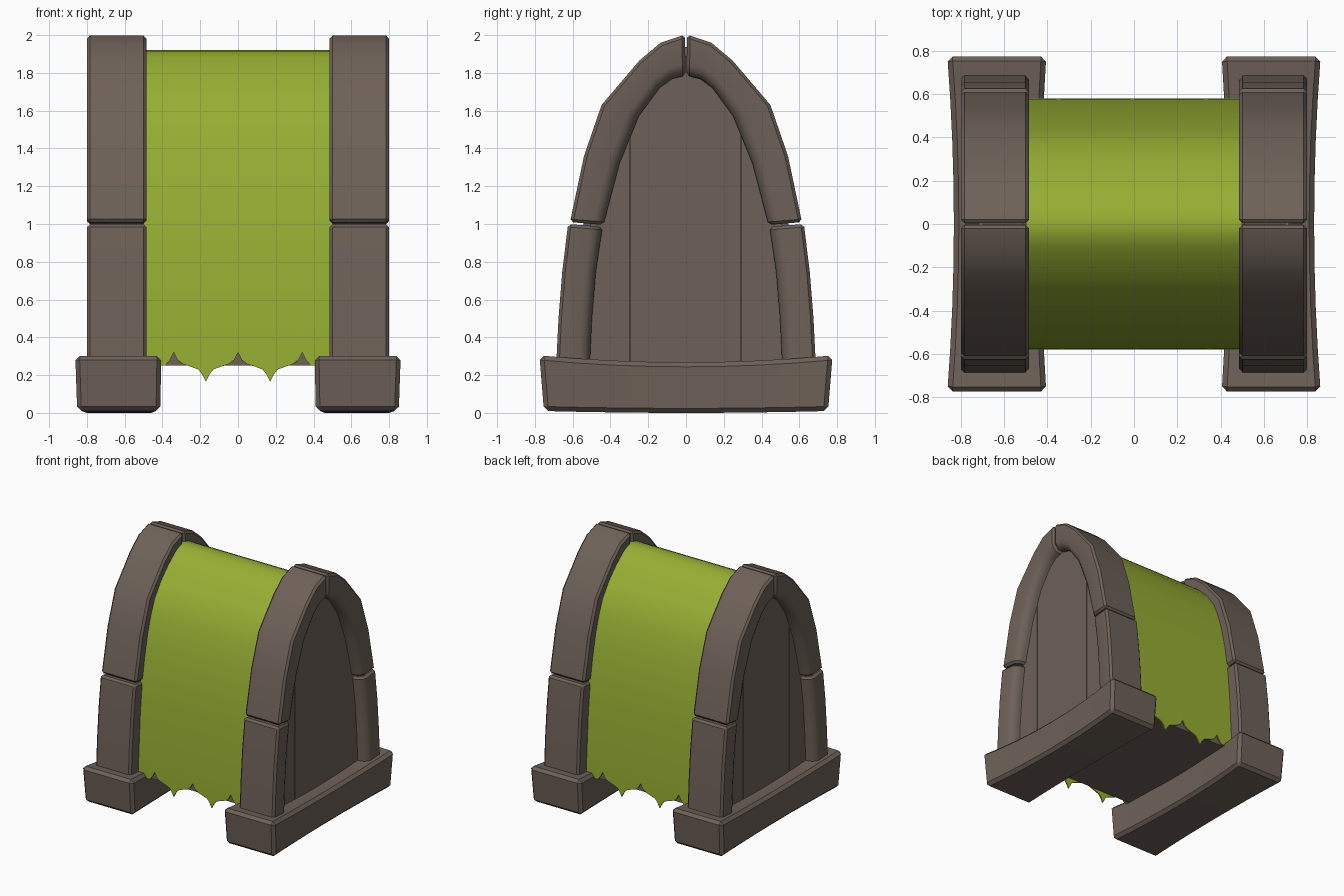
import bpy, bmesh, math

if "Cube" in bpy.data.objects:
    bpy.data.objects.remove(bpy.data.objects["Cube"])


def material(name, rgb):
    m = bpy.data.materials.new(name)
    m.diffuse_color = (*rgb, 1)
    m.use_nodes = True
    m.node_tree.nodes["Principled BSDF"].inputs["Base Color"].default_value = m.diffuse_color
    return m


STONE = material("brown_stone", (0.156, 0.120, 0.098))
CLOTH = material("green_cloth", (0.305, 0.425, 0.033))


def make(name, verts, faces, mat, bevel=0, smooth=25, thick=0):
    bm = bmesh.new()
    vs = [bm.verts.new(v) for v in verts]
    for f in faces:
        bm.faces.new([vs[i] for i in f])
    bmesh.ops.recalc_face_normals(bm, faces=bm.faces)
    me = bpy.data.meshes.new(name)
    bm.to_mesh(me)
    bm.free()
    me.materials.append(mat)
    ob = bpy.data.objects.new(name, me)
    bpy.context.collection.objects.link(ob)
    bpy.ops.object.select_all(action='DESELECT')
    ob.select_set(True)
    bpy.context.view_layer.objects.active = ob
    if bevel:
        b = ob.modifiers.new("bevel", 'BEVEL')
        b.width, b.segments = bevel, 1
        b.limit_method, b.angle_limit = 'ANGLE', math.radians(35)
        bpy.ops.object.modifier_apply(modifier="bevel")
    if thick:
        # Thicken towards the inside of the arch
        up = max(me.polygons, key=lambda p: p.center.z).normal.z > 0
        s = ob.modifiers.new("thickness", 'SOLIDIFY')
        s.thickness, s.offset = thick, (-1 if up else 1)
        bpy.ops.object.modifier_apply(modifier="thickness")
    bpy.ops.object.shade_smooth_by_angle(angle=math.radians(smooth))
    return ob


def loft(name, rings, mat, bevel=0, smooth=25):
    """Solid through a row of equal closed rings, capped at both ends."""
    n, m = len(rings[0]), len(rings)
    verts = [v for r in rings for v in r]
    faces = [(i * n + j, i * n + (j + 1) % n, (i + 1) * n + (j + 1) % n, (i + 1) * n + j)
             for i in range(m - 1) for j in range(n)]
    faces += [tuple(range(n)), tuple((m - 1) * n + j for j in range(n))]
    return make(name, verts, faces, mat, bevel, smooth)


# Profiles in (y, z) for one half of the arch
LOWER = ([(.688, .24), (.675, .5), (.655, .75), (.624, 1.0)],
         [(.51, .24), (.498, .5), (.477, .75), (.442, .985)])
UPPER = ([(.614, 1.01), (.54, 1.36), (.447, 1.63), (.247, 1.865), (.134, 1.96), (.005, 2.003)],
         [(.437, .995), (.352, 1.32), (.25, 1.57), (.14, 1.72), (.075, 1.768), (.003, 1.785)])
BODY = [(.56, .25), (.55, .5), (.535, .75), (.51, 1.0), (.44, 1.34),
        (.355, 1.58), (.175, 1.78), (.085, 1.865), (0, 1.90)]


def arch_block(name, outer, inner, sx, sy):
    rings = []
    for (yo, zo), (yi, zi) in zip(outer, inner):
        def at(x, t):
            return (sx * x, sy * (yi + (yo - yi) * t), zi + (zo - zi) * t)
        rings.append([at(.485, 1), at(.80, 1), at(.80, .22), at(.757, 0), at(.485, 0)])
    loft(name, rings, STONE, .016)


def height(y):
    """Height of the body profile at a given y."""
    y = abs(y)
    for (y0, z0), (y1, z1) in zip(BODY, BODY[1:]):
        if y1 <= y <= y0:
            return z0 + (z1 - z0) * (y0 - y) / (y0 - y1)
    return .25


def full(half):
    return half + [(-y, z) for y, z in half[-2::-1]]


for sx, side in ((1, "right"), (-1, "left")):
    # Arch stones
    for sy, end in ((1, "back"), (-1, "front")):
        arch_block(f"lower_arch_{side}_{end}", *LOWER, sx, sy)
        arch_block(f"upper_arch_{side}_{end}", *UPPER, sx, sy)

    # Core that closes the joints between the stones
    core = full([(y * 1.06, z * 1.02) for y, z in BODY])
    loft(f"joint_core_{side}", [[(sx * x, y, z) for y, z in core] for x in (.51, .70)], STONE)

    # Bowed foot block
    rings = []
    for i in range(9):
        t = i / 4 - 1
        k = 1 - t * t
        y, yb = .776 * t, .752 * t
        xi, xo = .405 + .025 * k, .863 - .03 * k
        zt, zb = .304 - .036 * k, .010 - .010 * k
        rings.append([(sx * (xi + .005), yb, zb), (sx * (xo - .01), yb, zb),
                      (sx * xo, y, zt), (sx * xi, y, zt)])
    loft(f"foot_{side}", rings, STONE, .024)

    # Plank panel inside the arch
    for k, (a, b) in enumerate(((-.53, -.299), (-.295, .288), (.292, .53))):
        rings = []
        for i in range(13):
            y = a + (b - a) * i / 12
            h = height(y) - .01
            rings.append([(sx * .69, y, .25), (sx * .715, y, .25),
                          (sx * .715, y, h), (sx * .69, y, h)])
        loft(f"end_plank_{side}_{k + 1}", rings, STONE)

# Inner body
loft("body", [[(x, y, z) for y, z in full(BODY)] for x in (-.70, .70)], STONE)

# Cloth draped over the body, with a torn hem front and back
half = [(0, .32), (.02, .28), (.05, .258), (.09, .245), (.13, .23), (.15, .205), (.17, .165),
        (.19, .205), (.21, .23), (.25, .245), (.29, .258), (.32, .28), (.34, .32),
        (.36, .28), (.385, .25), (.50, .25)]
hem = [(-x, z) for x, z in half[:0:-1]] + half
drape = [(.58, .25), (.578, .36), (.57, .5), (.555, .75), (.53, 1.0), (.50, 1.18), (.46, 1.36),
         (.42, 1.49), (.37, 1.61), (.29, 1.72), (.20, 1.81), (.105, 1.885), (.05, 1.912), (0, 1.92)]
path = [(-y, z) for y, z in drape] + drape[-2::-1]
last = len(path) - 1
verts = [(x, y, hz if r in (0, last) else z)
         for r, (y, z) in enumerate(path) for x, hz in hem]
n = len(hem)
faces = [(r * n + c, r * n + c + 1, (r + 1) * n + c + 1, (r + 1) * n + c)
         for r in range(last) for c in range(n - 1)]
make("cloth_cover", verts, faces, CLOTH, smooth=35, thick=.010)
